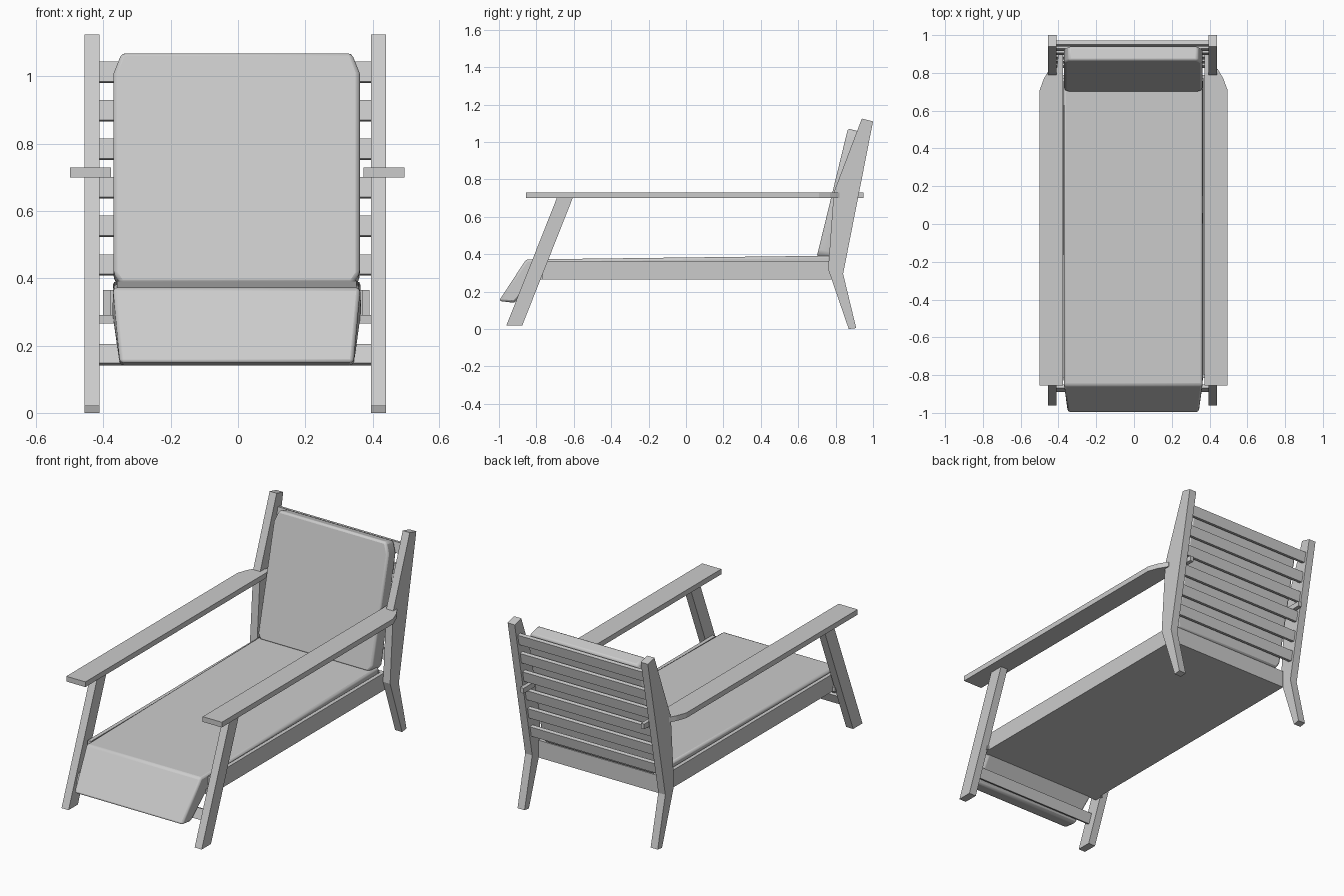
import bpy, bmesh, math
from mathutils import Matrix

cube = bpy.data.objects.get("Cube")
if cube:
    bpy.data.objects.remove(cube, do_unlink=True)

# One plain grey for the whole chair
GREY = (0.6, 0.6, 0.6, 1.0)
mat = bpy.data.materials.new("plain_grey")
mat.use_nodes = True
mat.diffuse_color = GREY
mat.node_tree.nodes["Principled BSDF"].inputs["Base Color"].default_value = GREY


def prism(name, outline, low, high, axis, adjust=None, bevel=0.0):
    """Extrude a 2D outline along an axis; adjust may move each vertex."""
    place = {"x": lambda a, b, t: (t, a, b),
             "y": lambda a, b, t: (a, t, b),
             "z": lambda a, b, t: (a, b, t)}[axis]
    bm = bmesh.new()
    ends = [[bm.verts.new(place(a, b, t)) for a, b in outline] for t in (low, high)]
    bm.faces.new(ends[0])
    bm.faces.new(ends[1])
    n = len(outline)
    for i in range(n):
        j = (i + 1) % n
        bm.faces.new((ends[0][i], ends[0][j], ends[1][j], ends[1][i]))
    if adjust:
        for v in bm.verts:
            adjust(v.co)
    bmesh.ops.recalc_face_normals(bm, faces=bm.faces)
    mesh = bpy.data.meshes.new(name)
    bm.to_mesh(mesh)
    bm.free()
    mesh.materials.append(mat)
    obj = bpy.data.objects.new(name, mesh)
    bpy.context.collection.objects.link(obj)
    if bevel:
        mod = obj.modifiers.new("soft_edges", "BEVEL")
        mod.width, mod.segments = bevel, 2
        mod.limit_method = "ANGLE"
        mod.angle_limit = math.radians(25)
        bpy.ops.object.select_all(action="DESELECT")
        obj.select_set(True)
        bpy.context.view_layer.objects.active = obj
        bpy.ops.object.shade_smooth_by_angle(angle=math.radians(35))
    return obj


def board(name, width, y, z, depth, height, lean=0.0, x=0.0):
    """A plank, optionally leaning about the x axis."""
    d, h = depth / 2, height / 2
    obj = prism(name, [(-d, -h), (d, -h), (d, h), (-d, h)], -width / 2, width / 2, "x")
    obj.data.transform(Matrix.Translation((x, y, z)) @ Matrix.Rotation(lean, 4, "X"))
    return obj


# Legs, arms and side rails on both sides
back_leg = [(0.94, 1.125), (1.0, 1.11), (0.84, 0.295), (0.91, 0.005),
            (0.87, 0.0), (0.76, 0.32), (0.79, 0.73)]
front_leg = [(-0.96, 0.02), (-0.875, 0.02), (-0.605, 0.702), (-0.69, 0.702)]
arm = [(0.375, -0.855), (0.497, -0.855), (0.497, 0.71), (0.475, 0.77), (0.445, 0.82),
       (0.405, 0.83), (0.396, 0.95), (0.375, 0.95)]
for side, s in (("left", 1), ("right", -1)):
    shift = -0.008
    a, b = sorted((s * 0.403 + shift, s * 0.448 + shift))
    prism(side + "_back_leg", back_leg, a, b, "x")
    prism(side + "_front_leg", front_leg, a, b, "x")
    prism(side + "_arm", [(s * x - 0.002, y) for x, y in arm], 0.70, 0.73, "z")
    board(side + "_seat_rail", 0.022, -0.005, 0.315, 1.59, 0.1, x=s * 0.385 - 0.005)

# Seat frame and cross bars
board("seat_panel", 0.78, -0.005, 0.278, 1.59, 0.026, x=-0.005)
board("seat_back_rail", 0.76, 0.78, 0.315, 0.02, 0.1, x=-0.005)
board("seat_cross_bar", 0.82, -0.79, 0.278, 0.05, 0.025, x=-0.008)
board("front_stretcher", 0.82, -0.87, 0.173, 0.02, 0.06, -0.375, x=-0.008)

# Leaning back slats
for i in range(6):
    z = 0.44 + i * 0.1145
    board(f"back_slat_{i + 1}", 0.82, 0.955 + (z - 1.01) * 0.196, z, 0.022, 0.06,
          -0.193, x=-0.008)


# Seat cushion with a flap folding down over the front edge
def taper_flap(co):
    if co.z < 0.2:
        co.x *= 0.945


seat = [(-0.855, 0.372), (0.77, 0.392), (0.77, 0.288), (-0.79, 0.288),
        (-0.917, 0.14), (-1.0, 0.15)]
prism("seat_cushion", seat, -0.372, 0.364, "x", taper_flap, 0.012)


# Back cushion with clipped corners, leaning against the slats
def lean_back(co):
    if co.y > 0.5:
        co.z -= 0.02
        co.y = 0.795 + (co.z - 0.37) * 0.215
    else:
        co.y = 0.70 + (co.z - 0.39) * 0.243


half = [(0.345, 0.385), (0.366, 0.415), (0.366, 1.012), (0.342, 1.072)]
back = half + [(-x, z) for x, z in reversed(half)]
back_cushion = prism("back_cushion", back, 0, 1, "y", lean_back, 0.012)
back_cushion.location.x = -0.004
